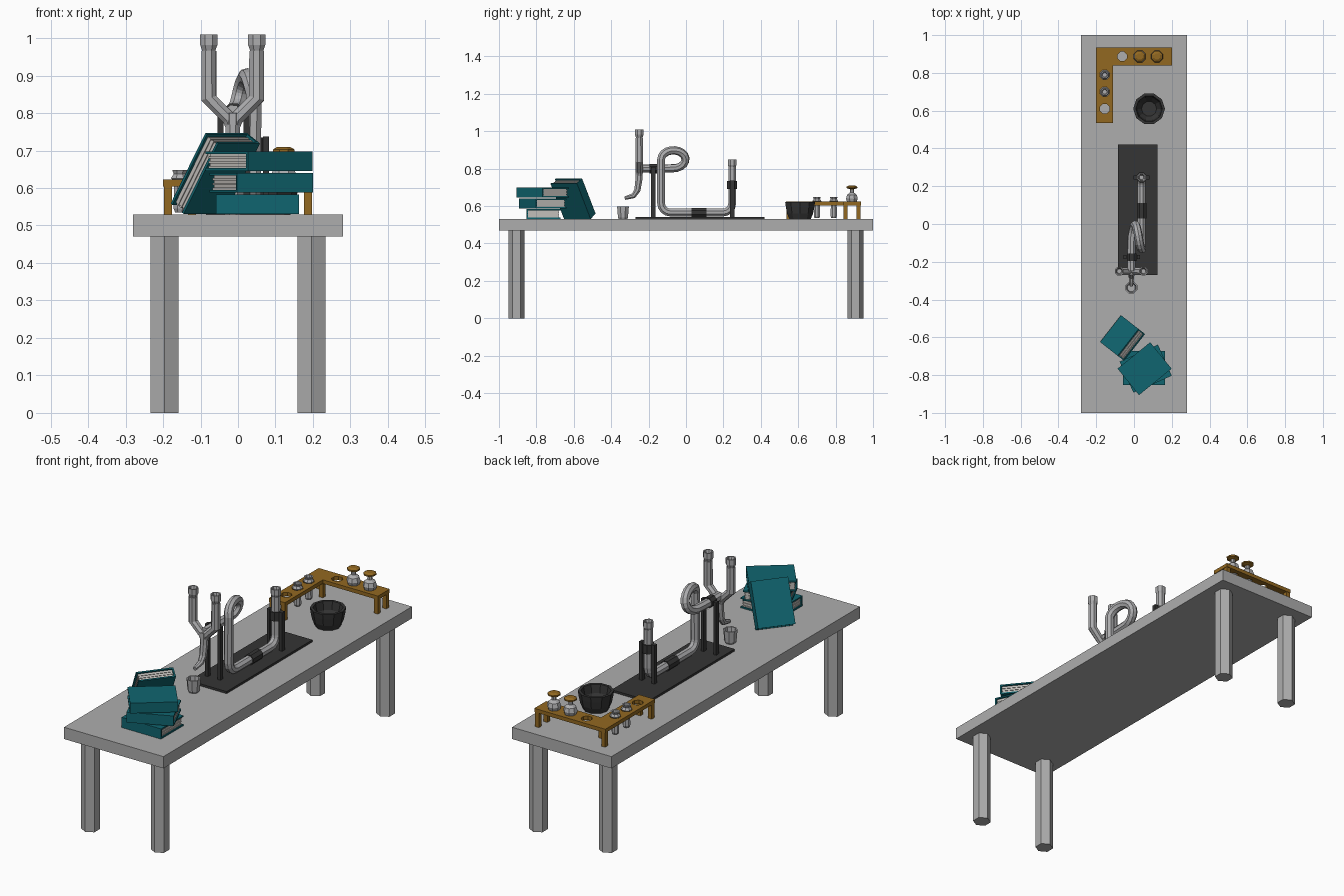
import bpy, bmesh, math
from mathutils import Vector, Matrix

if "Cube" in bpy.data.objects:
    bpy.data.objects.remove(bpy.data.objects["Cube"])


def colour(name, r, g, b):
    m = bpy.data.materials.new(name)
    m.diffuse_color = (r, g, b, 1)
    m.use_nodes = True
    m.node_tree.nodes["Principled BSDF"].inputs["Base Color"].default_value = m.diffuse_color
    return m


STONE = colour("stone_grey", 0.42, 0.42, 0.42)
GLASS = colour("glass_grey", 0.42, 0.42, 0.43)
IRON = colour("dark_iron", 0.035, 0.035, 0.035)
WOOD = colour("brown_wood", 0.29, 0.14, 0.015)
TEAL = colour("teal_cover", 0.005, 0.13, 0.16)
PAPER = colour("paper", 0.55, 0.53, 0.5)


def finish(name, bm, mat, matrix=None):
    if matrix:
        bm.transform(matrix)
    bmesh.ops.recalc_face_normals(bm, faces=bm.faces[:])
    me = bpy.data.meshes.new(name)
    bm.to_mesh(me)
    bm.free()
    me.materials.append(mat)
    ob = bpy.data.objects.new(name, me)
    bpy.context.collection.objects.link(ob)
    return ob


def box(name, lo, hi, mat, matrix=None):
    lo, hi = Vector(lo), Vector(hi)
    bm = bmesh.new()
    bmesh.ops.create_cube(bm, size=1)
    for v in bm.verts:
        v.co = (lo + hi) / 2 + v.co * (hi - lo)
    return finish(name, bm, mat, matrix)


def loft(name, rings, mat):
    """Skin a list of rings and cap both ends."""
    bm = bmesh.new()
    rv = [[bm.verts.new(p) for p in ring] for ring in rings]
    n = len(rv[0])
    for a, b in zip(rv, rv[1:]):
        for i in range(n):
            bm.faces.new((a[i], a[(i + 1) % n], b[(i + 1) % n], b[i]))
    bm.faces.new(rv[0][::-1])
    bm.faces.new(rv[-1])
    return finish(name, bm, mat)


def lathe(name, x, y, profile, mat, sides=8, phase=0.5):
    """profile: (radius, z) pairs turned about a vertical axis."""
    angs = [2 * math.pi * (i + phase) / sides for i in range(sides)]
    return loft(name, [[(x + r * math.cos(a), y + r * math.sin(a), z) for a in angs]
                       for r, z in profile], mat)


def sweep(name, pts, radii, mat, sides=8):
    """Tube along a path, with a parallel-transported cross-section."""
    pts = [Vector(p) for p in pts]
    if not isinstance(radii, (list, tuple)):
        radii = [radii] * len(pts)
    old, ref, rings = None, None, []
    for i, p in enumerate(pts):
        t = (pts[min(i + 1, len(pts) - 1)] - pts[max(i - 1, 0)]).normalized()
        if old is None:
            ref = t.orthogonal().normalized()
        else:
            ref = old.rotation_difference(t) @ ref
        side, old = t.cross(ref), t
        rings.append([p + radii[i] * (ref * math.cos(a) + side * math.sin(a))
                      for a in (2 * math.pi * (k + 0.5) / sides for k in range(sides))])
    return loft(name, rings, mat)


# Bench: slab and four hexagonal legs
box("bench_top", (-0.28, -1, 0.47), (0.28, 1, 0.53), STONE)
for sx in (-1, 1):
    for sy in (-1, 1):
        lathe("bench_leg", sx * 0.196, sy * 0.907, [(0.043, 0), (0.043, 0.47)], STONE, 6)


# Books: two covers, spine (on local -y) and layered pages
def book(name, matrix):
    L, D, T, c = 0.111, 0.09, 0.052, 0.007
    box(name + "_lower_cover", (-L, -D, 0), (L, D, c), TEAL, matrix)
    box(name + "_upper_cover", (-L, -D, T - c), (L, D, T), TEAL, matrix)
    box(name + "_spine", (-L, -D, c), (L, -D + c, T - c), TEAL, matrix)
    n = 6
    h = (T - 2 * c) / n
    for i in range(n):
        e = 0.006 + 0.003 * (i % 2)
        box(name + "_pages", (-L + e, -D + c, c + i * h), (L - e, D - e, c + (i + 1) * h), PAPER, matrix)


for name, x, y, z, deg in (("bottom_book", 0.052, -0.762, 0.531, 0),
                           ("middle_book", 0.062, -0.766, 0.588, 24),
                           ("top_book", 0.056, -0.766, 0.646, 39)):
    book(name, Matrix.Translation((x, y, z)) @ Matrix.Rotation(math.radians(deg), 4, 'Z'))

# Leaning book: long axis climbs the slope, spine faces the back right
slope = math.radians(58)
d = Vector((0.788, -0.616, 0))
up = d * math.cos(slope) + Vector((0, 0, math.sin(slope)))
out = -d * math.sin(slope) + Vector((0, 0, math.cos(slope)))
along = Vector((0.616, 0.788, 0))
origin = Vector((-0.145, -0.652, 0.531)) + up * 0.111 + along * 0.09
lean = Matrix((up, -along, out)).transposed().to_4x4()
book("leaning_book", Matrix.Translation(origin) @ lean)

# Still: base plate, paired posts and clamps
box("still_base", (-0.085, -0.27, 0.53), (0.125, 0.42, 0.541), IRON)
for cx, cy, top in ((-0.012, -0.175, 0.808), (0.04, 0.247, 0.737)):
    for s in (-1, 1):
        px = cx + s * 0.035
        box("still_post", (px - 0.008, cy - 0.011, 0.541), (px + 0.008, cy + 0.011, top), IRON)
sweep("rear_clamp", [(0.04, 0.247, 0.69), (0.04, 0.247, 0.735)], 0.029, IRON)
sweep("front_clamp", [(-0.012, -0.195, 0.80), (-0.012, -0.155, 0.80)], 0.028, IRON)
sweep("pipe_clamp", [(0.04, 0.03, 0.565), (0.04, 0.11, 0.565)], 0.027, IRON)


# Still: long pipe with a loop
def arc(x, cy, cz, ry, rz, a0, a1, n, x1=None):
    x1 = x if x1 is None else x1
    out_pts = []
    for i in range(n + 1):
        f = i / n
        a = math.radians(a0 + (a1 - a0) * f)
        out_pts.append((x + (x1 - x) * f, cy + ry * math.cos(a), cz + rz * math.sin(a)))
    return out_pts


path = [(0.04, 0.247, 0.81)]
path += arc(0.04, 0.197, 0.615, 0.05, 0.05, 0, -90, 4)
path += arc(0.04, -0.083, 0.615, 0.05, 0.05, -90, -180, 4)
path += arc(0.042, -0.068, 0.85, 0.065, 0.048, 180, -90, 14, -0.012)
path += [(-0.014, -0.15, 0.80), (-0.014, -0.25, 0.80)]
sweep("still_pipe", path, 0.0225, GLASS)

# Still: fork and spout
for x in (-0.078, 0.05):
    sweep("fork_arm", [(-0.014, -0.25, 0.745), (-0.014 + (x + 0.014) * 0.15, -0.25, 0.785),
                       (x, -0.25, 0.84), (x, -0.25, 0.965)], [0.013, 0.02, 0.0225, 0.0215], GLASS)
sweep("spout", [(-0.014, -0.25, 0.80), (-0.014, -0.252, 0.74), (-0.014, -0.26, 0.685),
                (-0.014, -0.28, 0.655), (-0.014, -0.328, 0.642)],
      [0.022, 0.02, 0.018, 0.015, 0.01], GLASS)


# Funnels on every pipe mouth
def funnel(x, y, top):
    lathe("funnel", x, y, [(0.018, top - 0.052), (0.019, top - 0.043), (0.025, top - 0.028),
                           (0.025, top), (0.019, top), (0.012, top - 0.03)], GLASS)


funnel(-0.078, -0.25, 1.01)
funnel(0.05, -0.25, 1.01)
funnel(0.04, 0.247, 0.848)

# Receiving cup and mortar bowl
lathe("receiving_cup", -0.014, -0.337, [(0.024, 0.53), (0.029, 0.54), (0.034, 0.597),
                                        (0.027, 0.597), (0.022, 0.55)], GLASS)
lathe("mortar_bowl", 0.08, 0.61, [(0.06, 0.53), (0.073, 0.56), (0.08, 0.595), (0.084, 0.622),
                                  (0.07, 0.622), (0.062, 0.58), (0.04, 0.55)], IRON, 10, 0)

# Corner rack: L-shaped board with six holes
bm = bmesh.new()
outline = [(-0.2, 0.535), (-0.11, 0.535), (-0.11, 0.84), (0.2, 0.84), (0.2, 0.935), (-0.2, 0.935)]
face = bm.faces.new([bm.verts.new((x, y, 0.604)) for x, y in outline])
ext = bmesh.ops.extrude_face_region(bm, geom=[face])
bmesh.ops.translate(bm, vec=(0, 0, 0.019), verts=[v for v in ext["geom"] if isinstance(v, bmesh.types.BMVert)])
rack = finish("rack_board", bm, WOOD)
holes = [(-0.062, 0.887), (0.03, 0.887), (0.122, 0.887), (-0.155, 0.61), (-0.155, 0.70), (-0.155, 0.79)]
for x, y in holes:
    cutter = lathe("hole_cutter", x, y, [(0.027, 0.58), (0.027, 0.65)], WOOD)
    cutter.hide_render = True
    mod = rack.modifiers.new("hole", 'BOOLEAN')
    mod.operation, mod.solver, mod.object = 'DIFFERENCE', 'EXACT', cutter
    bpy.context.view_layer.objects.active = rack
    bpy.ops.object.modifier_apply(modifier=mod.name)
    bpy.data.objects.remove(cutter)
for x, y in ((-0.187, 0.548), (-0.123, 0.548), (-0.187, 0.922), (-0.123, 0.853), (0.187, 0.853), (0.187, 0.922)):
    box("rack_leg", (x - 0.011, y - 0.011, 0.53), (x + 0.011, y + 0.011, 0.605), WOOD)

# Vials and stoppered flasks standing in the holes
for x, y in holes[4:]:
    lathe("vial", x, y, [(0.014, 0.535), (0.018, 0.545), (0.017, 0.618), (0.026, 0.626),
                         (0.018, 0.638), (0.022, 0.648), (0.015, 0.648), (0.012, 0.635)], GLASS)
for x, y in holes[1:3]:
    lathe("flask", x, y, [(0.016, 0.604), (0.027, 0.62), (0.034, 0.64), (0.028, 0.66),
                          (0.012, 0.672), (0.012, 0.688)], GLASS)
    lathe("flask_stopper", x, y, [(0.009, 0.683), (0.012, 0.69), (0.031, 0.696),
                                  (0.031, 0.703), (0.018, 0.71)], WOOD)
